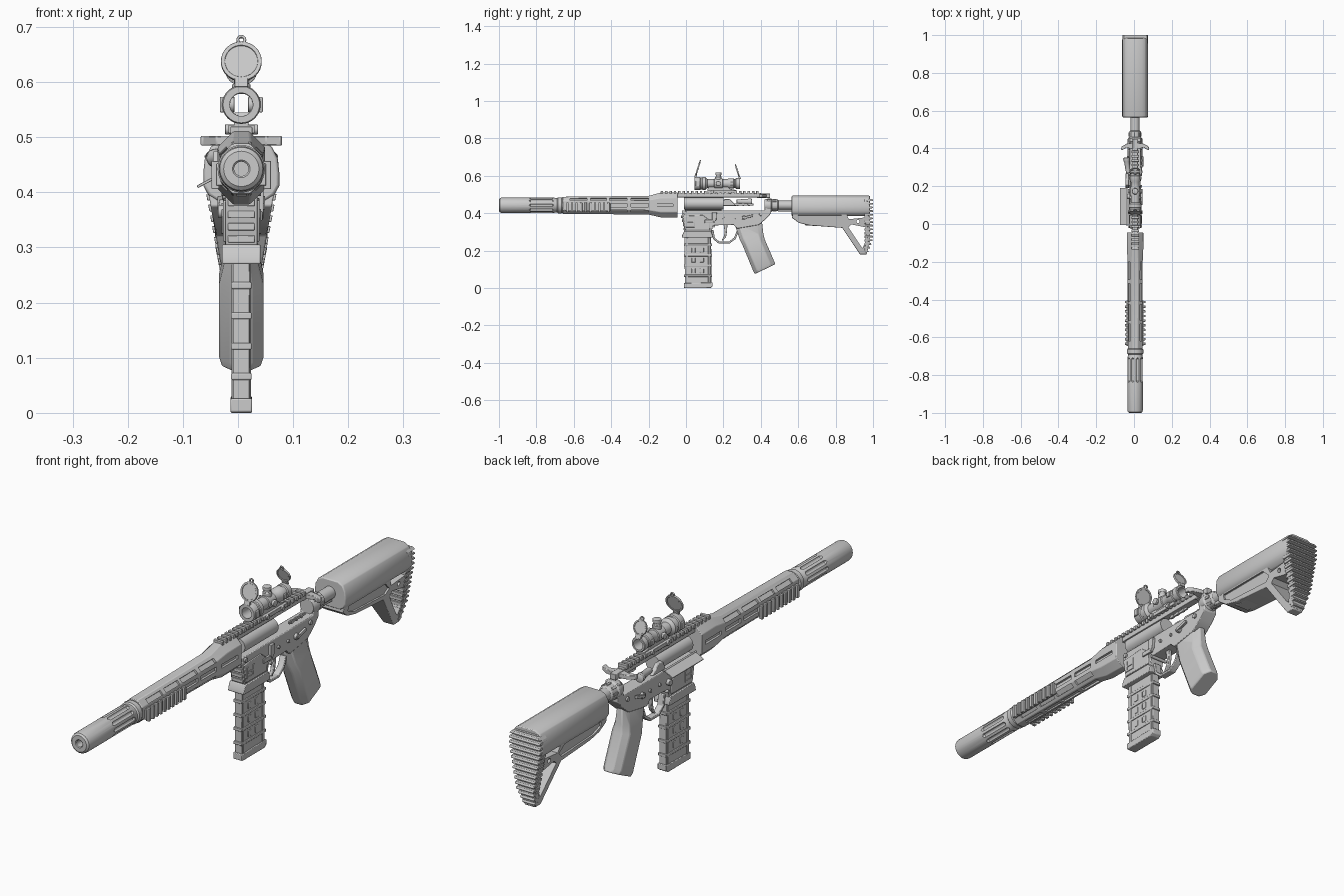
import bpy, bmesh
from math import sin, cos, pi, radians
from mathutils import Matrix, Vector

X0 = 0.006   # the body axis sits slightly off centre


# A "part" is (rings of points, closed flag); every shape is a loft of rings
def build(name, parts, bevel=0.0025, cutter=False):
    bm = bmesh.new()
    for rings, closed in parts:
        vs = [[bm.verts.new((p[0] + X0, p[1], p[2])) for p in r] for r in rings]
        n = len(vs[0])
        for a, b in zip(vs, vs[1:] + (vs[:1] if closed else [])):
            if a is not b:
                for i in range(n):
                    bm.faces.new((a[i], a[(i + 1) % n], b[(i + 1) % n], b[i]))
        if not closed:
            bm.faces.new(vs[0][::-1])
            bm.faces.new(vs[-1])
    bmesh.ops.recalc_face_normals(bm, faces=bm.faces)
    me = bpy.data.meshes.new(name)
    bm.to_mesh(me)
    bm.free()
    ob = bpy.data.objects.new(name, me)
    bpy.context.collection.objects.link(ob)
    if cutter:
        ob.hide_render = True
        ob.display_type = 'WIRE'
        return ob
    bpy.ops.object.select_all(action='DESELECT')
    ob.select_set(True)
    bpy.context.view_layer.objects.active = ob
    bpy.ops.object.shade_smooth_by_angle(angle=radians(32))
    if bevel:
        m = ob.modifiers.new('bevel', 'BEVEL')
        m.width, m.segments, m.limit_method, m.angle_limit = bevel, 2, 'ANGLE', radians(32)
    return ob


def cut(ob, parts):
    m = ob.modifiers.new('cut', 'BOOLEAN')
    m.operation, m.solver = 'DIFFERENCE', 'EXACT'
    m.object = build(ob.name + '_cutter', parts, cutter=True)


def box(x0, x1, y0, y1, z0, z1):
    return [[(x0, y, z0), (x1, y, z0), (x1, y, z1), (x0, y, z1)] for y in (y0, y1)], False


def lathe(profile, x=0, z=0, n=32, closed=False):
    return [[(x + r * cos(2 * pi * i / n), y, z + r * sin(2 * pi * i / n)) for i in range(n)]
            for y, r in profile], closed


def prism(pts, hw, x=0):
    w = hw if callable(hw) else (lambda z: hw)
    return [[(x + s * w(z), y, z) for y, z in pts] for s in (-1, 1)], False


def octo(y, hx, z0, z1, c):
    return [(-hx + c, y, z0), (hx - c, y, z0), (hx, y, z0 + c), (hx, y, z1 - c),
            (hx - c, y, z1), (-hx + c, y, z1), (-hx, y, z1 - c), (-hx, y, z0 + c)]


def turn(part, deg, axis, pivot):
    m, p = Matrix.Rotation(radians(deg), 3, axis), Vector(pivot)
    return [[tuple(m @ (Vector(v) - p) + p) for v in r] for r in part[0]], part[1]


def pin(x0, x1, y, z, r, n=16):
    # short cylinder along x
    return [[(x, y + r * cos(2 * pi * i / n), z + r * sin(2 * pi * i / n)) for i in range(n)] for x in (x0, x1)], False


def both(part):
    return [part, ([[(-x, y, z) for x, y, z in r] for r in part[0]], part[1])]


CZ = 0.4425
# Barrel muzzle tube with flutes and bore
tube = build('muzzle_tube', [lathe([(-.95, .013), (-.997, .013), (-1, .016), (-1, .032), (-.994, .039), (-.985, .041),
             (-.705, .041), (-.70, .038), (-.69, .038), (-.685, .043), (-.665, .043), (-.655, .036), (-.6, .036)], z=CZ)], 0)
cut(tube, [turn(lathe([(-.84, .001), (-.832, .008), (-.715, .008), (-.707, .001)], x=.042, z=CZ, n=12),
                a * 36, 'Y', (0, 0, CZ)) for a in range(10)])

# Handguard with slots on its facets
guard = build('handguard', [([octo(-.66, .038, .397, .488, .022), octo(-.2, .04, .393, .493, .023),
              octo(-.135, .043, .378, .510, .028), octo(-.045, .043, .378, .510, .028)], False)])
slots = []
for y0, y1 in ((-.62, -.53), (-.51, -.425), (-.41, -.315), (-.295, -.2)):
    for deg, r in ((0, .04), (180, .04), (90, .05), (45, .047), (135, .047), (225, .047), (315, .047)):
        ring = turn(box(r - .009, r + .02, y0, y1, CZ - .009, CZ + .009), deg, 'Y', (0, 0, CZ))
        slots.append(ring)
slots += both(box(.034, .06, -.17, -.07, .435, .45))
cut(guard, slots)

# Side rails near the muzzle
rails = both(box(.034, .045, -.645, -.405, .412, .452))
for i in range(10):
    y = -.64 + i * .0245
    rails += both(box(.04, .054, y, y + .012, .406, .457))
build('side_rails', rails, .0015)

# Top rail with cross teeth
teeth = [box(-.014, .014, -.14, .40, .485, .508)]
teeth += [box(-.02, .02, -.135 + i * .0232, -.122 + i * .0232, .503, .519) for i in range(23)]
build('top_rail', teeth, .0015)

# Upper receiver
upper = build('upper_receiver', [([octo(y, .037, .405, .5, .026) for y in (-.045, .43)], False),
              lathe([(-.05, .001), (-.05, .043), (.02, .043), (.03, .041), (.24, .041), (.25, .034), (.25, .001)], z=.452)])
cut(upper, [box(-.06, -.028, .01, .18, .433, .468), box(.032, .06, .25, .37, .436, .458)])
build('bolt_carrier', [lathe([(-.01, .001), (-.01, .031), (.2, .031), (.2, .001)], z=.452)], 0)
build('side_strip', [box(.03, .037, .26, .36, .442, .452)] + [box(.03, .039, y, y + .012, .44, .454) for y in (.27, .3, .33)], .001)

# Open port cover, deflector and plunger on the left of the view
build('port_cover', [turn(box(-.085, -.043, -.005, .19, .427, .432), -28, 'Y', (-.043, 0, .43)),
                     lathe([(-.01, .004), (.195, .004)], x=-.043, z=.43, n=10)], .001)
build('case_deflector', [prism([(.19, .44), (.205, .475), (.235, .475), (.27, .44)], .009, x=-.042)])
build('forward_plunger', [turn(lathe([(.27, .012), (.33, .014), (.335, .017), (.35, .017), (.353, .012)], x=-.04, z=.462, n=20),
                               8, 'Z', (-.04, .3, .46))], .001)

# Charging handle with swept latches
wing = [(.395, .012), (.405, .045), (.39, .07), (.395, .074), (.41, .072), (.425, .045), (.43, .012)]
build('charging_handle', both(([[(x, y, z) for y, x in wing] for z in (.485, .502)], False))
      + [box(-.013, .013, .38, .45, .482, .505)], .002)

# Lower receiver, magazine well and raised details
build('lower_receiver', [prism([(-.022, .415), (-.022, .385), (-.012, .33), (-.006, .30), (.137, .30), (.145, .335),
      (.255, .338), (.275, .318), (.39, .338), (.43, .372), (.455, .40), (.455, .475), (.435, .475), (.42, .415)], .029)])
build('magazine_well', [prism([(-.02, .285), (-.022, .27), (.142, .27), (.142, .285), (.134, .305), (-.01, .305)], .035),
      prism([(-.018, .385), (-.004, .31), (.128, .31), (.13, .36), (.09, .39)], .033)])
build('well_front_steps', [box(-.024, .024, -.026 + i * .0045, .01, .375 - i * .022, .388 - i * .022) for i in range(4)], .0015)
build('receiver_pins', [pin(-.036, .036, y, z, r) for y, z, r in
      ((-.005, .402, .009), (.4, .395, .009), (.2, .375, .006), (.26, .375, .006), (.15, .33, .006))], .001)
build('selector_levers', both(pin(.025, .04, .31, .375, .012))
      + both(turn(box(.033, .043, .305, .36, .369, .381), 15, 'X', (0, .31, .375))), .0015)
build('bolt_catch', [prism([(.14, .405), (.14, .365), (.15, .35), (.162, .365), (.165, .405)], .006, x=.034)], .0015)
build('magazine_release', [pin(-.042, -.025, .145, .365, .012), box(.028, .038, .10, .15, .348, .366)], .0015)
build('well_side_panels', both(box(.03, .0355, .0, .045, .325, .332)) + both(box(.03, .0355, .0, .045, .345, .352))
      + both(box(.03, .0355, .0, .008, .325, .37)) + both(box(.03, .0355, .037, .045, .325, .37)), .001)

# Trigger and its guard
build('trigger_guard', [prism([(.135, .31), (.145, .262), (.175, .238), (.232, .238), (.265, .262), (.285, .31),
      (.275, .315), (.257, .27), (.229, .248), (.179, .248), (.154, .268), (.147, .31)], .013)], .002)
build('trigger', [prism([(.2, .345), (.207, .3), (.202, .275), (.19, .256), (.198, .254), (.214, .272), (.219, .3), (.222, .345)], .007)], .002)

# Magazine with ribs and floor plate
mag = [prism([(-.008, .30), (-.008, .18), (-.005, .0), (.137, .008), (.136, .18), (.132, .30)], .0155)]
mag += [prism([(-.012, z), (-.012, z + .012), (.14, z + .012), (.14, z)], .0185) for z in (.06, .115, .17, .225)]
mag += [prism([(y, .02), (y, .27), (y + .012, .27), (y + .012, .02)], .018) for y in (.0, .118)]
mag += [prism([(y, z), (y, z + .025), (y + .02, z + .025), (y + .02, z)], .0175) for z in (.08, .137, .19) for y in (.03, .075)]
build('magazine', mag, .002)
build('magazine_floor_plate', [prism([(-.012, .002), (-.012, .026), (.142, .03), (.142, .008), (.13, .0), (-.005, .0)], .0195)])


# Pistol grip: tilted eight-sided rings between a front and a back point
def grip_ring(yf, zf, yb, zb, hx):
    pts = [(.0, .45), (.0, -.45), (.16, -1), (.8, -1), (1, -.45), (1, .45), (.8, 1), (.16, 1)]
    return [(hx * s, yf + (yb - yf) * t, zf + (zb - zf) * t) for t, s in pts]


build('pistol_grip', [([grip_ring(*g) for g in ((.262, .335, .405, .365, .024), (.287, .26, .413, .295, .032),
      (.303, .228, .42, .262, .04), (.36, .09, .472, .142, .04), (.368, .075, .478, .128, .035))], False)], .004)

# Stock tube and nut
build('stock_tube', [lathe([(.42, .03), (.44, .036), (.455, .036), (.46, .031), (.49, .031), (.495, .024), (.6, .024)], z=.443)], .001)
build('tube_nut_notches', [turn(box(.028, .034, .462, .485, .438, .448), a * 45, 'Y', (0, 0, .443)) for a in range(8)], .001)
build('tube_lower_spine', [box(-.01, .01, .49, .6, .41, .43)])


# Stock: broad cheek body, tapered lower frame, ridged butt pad
def stock_w(z):
    return .067 if z > .415 else .024 + .043 * (z - .18) / .235


half = [(.036, .494), (.055, .483), (.066, .462), (.069, .435), (.069, .412), (.06, .395), (.045, .385)]
sec = half + [(-x, z) for x, z in half[::-1]]
build('stock_body', [([[(x * k, y, CZ + (z - CZ) * k) for x, z in sec]
      for y, k in ((.565, .96), (.572, 1), (.975, 1), (.983, .97))], False)])
frame = build('stock_frame', [prism([(.572, .415), (.567, .375), (.605, .348), (.66, .335), (.835, .322), (.93, .18), (.965, .18),
              (.985, .26), (.985, .415)], lambda z: stock_w(z) * .93)])
cut(frame, [prism([(.855, .405), (.955, .405), (.955, .377), (.87, .368)], .1),
            prism([(.868, .325), (.885, .34), (.96, .325), (.96, .25), (.945, .215), (.935, .225)], .1),
            pin(-.1, .1, .92, .356, .009)]
    + both(([[(x + (z - .35) * .17, y, z) for y, z in ((.6, .39), (.6, .37), (.64, .352), (.84, .342), (.86, .36), (.83, .39))]
             for x in (.044, .1)], False)))
build('stock_lever', [prism([(.62, .352), (.64, .335), (.8, .327), (.83, .345), (.78, .36)], .03)])
pad = [prism([(.972, .49), (.985, .478), (.985, .26), (.967, .185), (.955, .2), (.965, .3)],
             lambda z: min(stock_w(z), .036 + (.494 - z) * 1.0))]
for i in range(15):
    z = .19 + i * .0195
    y = 1.0 if z > .25 else .975 + (z - .19) * .4
    pad.append(prism([(.955, z), (.955, z + .012), (y - .003, z + .012), (y, z + .008), (y, z + .003)],
                     lambda q: min(stock_w(q), .04 + (.494 - q))))
build('butt_pad', pad, .001)

# Optic: see-through tube, mount, dials
SZ = .559
build('optic_tube', [lathe([(.045, .021), (.045, .033), (.05, .035), (.075, .035), (.078, .031), (.085, .031), (.088, .034), (.105, .034),
      (.115, .023), (.15, .023), (.152, .027), (.195, .027), (.197, .023), (.222, .023), (.23, .028), (.255, .028),
      (.258, .025), (.264, .025), (.267, .029), (.288, .029), (.29, .027), (.29, .02)], z=SZ, n=40, closed=True)], 0)
dial = lathe([(.02, .017), (.037, .017), (.039, .013), (.046, .013), (.048, .016), (.06, .016), (.062, .012)], n=24)[0]
build('optic_dials', [([[(x, .173 + z, SZ + y * .97) for x, y, z in r] for r in dial], False)]
      + both(([[(y * .62, .173 + z * .8, SZ + x * .8) for x, y, z in r] for r in dial], False)), .001)
build('optic_mount', [prism([(.115, .512), (.27, .512), (.27, .524), (.235, .53), (.225, .545), (.125, .545), (.115, .53)], .013),
      box(-.024, .024, .115, .27, .507, .522)] + [pin(-.03, .03, y, .514, .009) for y in (.14, .235)], .0015)
build('optic_clamp_lugs', both(box(.031, .039, .052, .072, SZ - .014, SZ + .014)) + both(box(.026, .033, .235, .252, SZ - .01, SZ + .01)), .002)


# Flipped-up lens covers
def lens_cover(name, y, z, r, deg):
    p = [lathe([(y - .004, r * .8), (y - .004, r), (y + .004, r), (y + .004, r * .8)], z=z, closed=True),
         lathe([(y - .001, r * .82), (y + .002, r * .82)], z=z),
         lathe([(y - .003, .004), (y - .003, .009), (y + .003, .009), (y + .003, .004)], z=z + r + .004, n=14, closed=True),
         box(-.012, .012, y - .005, y + .005, z - r - .012, z - r + .004)]
    build(name, [turn(q, deg, 'X', (0, y, z)) for q in p], .0008)


lens_cover('front_lens_cover', .063, .637, .037, -17)
lens_cover('rear_lens_cover', .276, .622, .029, 18)
